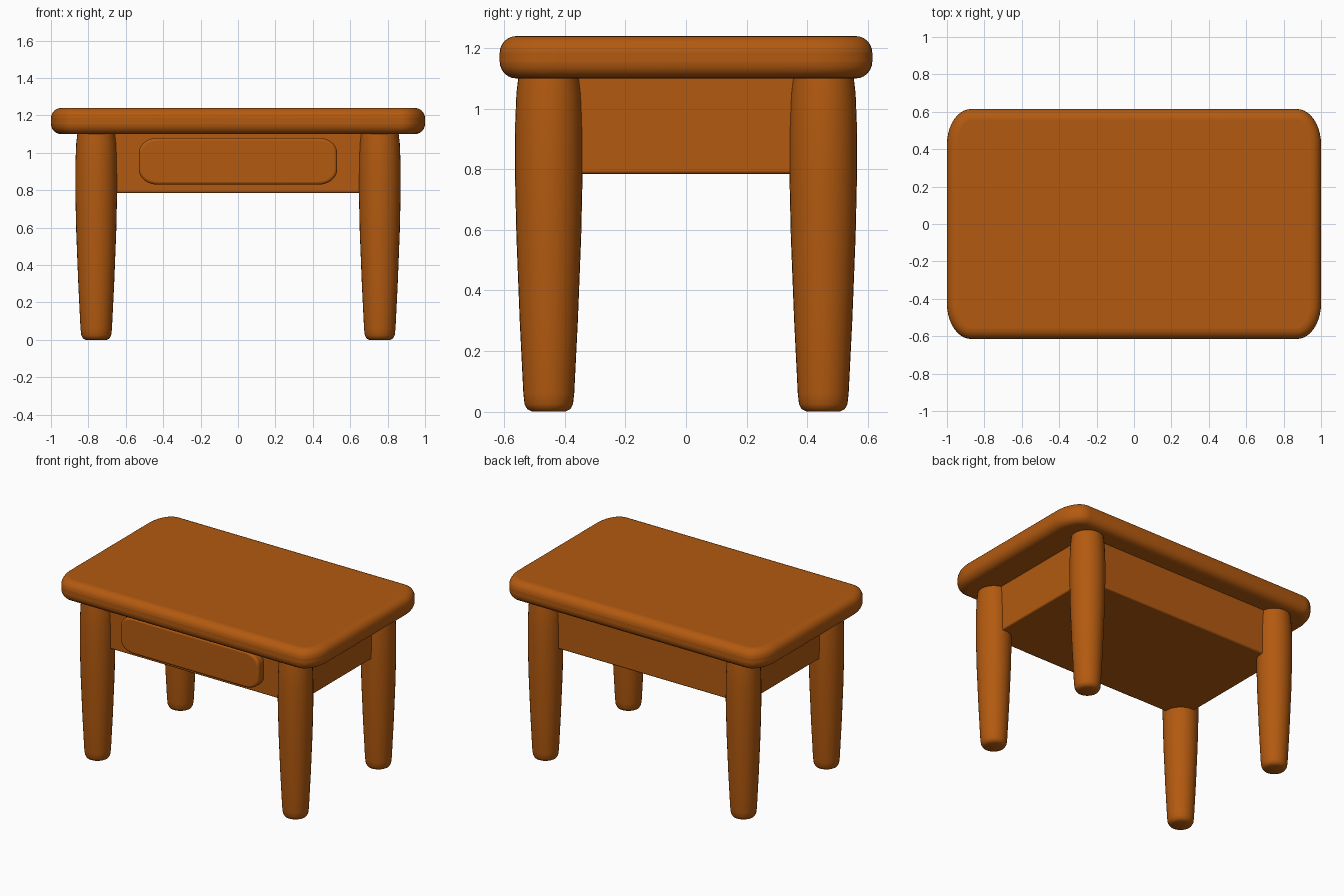
import bpy
import bmesh
from math import sin, cos, pi, radians
from mathutils import Matrix

cube = bpy.data.objects.get("Cube")
if cube:
    bpy.data.objects.remove(cube, do_unlink=True)

wood = bpy.data.materials.new("warm_brown_wood")
wood.use_nodes = True
color = (0.45, 0.102, 0.005, 1)
wood.diffuse_color = color
shader = wood.node_tree.nodes["Principled BSDF"]
shader.inputs["Base Color"].default_value = color
shader.inputs["Roughness"].default_value = 0.6


def finish(name, bm, bevel=0.0, segments=5):
    """Turn a bmesh into a smooth wooden object with rounded edges."""
    bmesh.ops.recalc_face_normals(bm, faces=bm.faces)
    mesh = bpy.data.meshes.new(name)
    bm.to_mesh(mesh)
    bm.free()
    mesh.materials.append(wood)
    obj = bpy.data.objects.new(name, mesh)
    bpy.context.collection.objects.link(obj)
    if bevel:
        mod = obj.modifiers.new("rounded_edges", "BEVEL")
        mod.width = bevel
        mod.segments = segments
        mod.limit_method = "ANGLE"
        mod.angle_limit = radians(50)
    bpy.ops.object.select_all(action="DESELECT")
    obj.select_set(True)
    bpy.context.view_layer.objects.active = obj
    bpy.ops.object.shade_smooth_by_angle(angle=radians(40))
    return obj


def rounded_slab(half_x, half_y, height, rx, ry, steps=10):
    """Prism on z = 0 whose plan has elliptical corners."""
    bm = bmesh.new()
    ring = []
    for corner, (sx, sy) in enumerate([(1, 1), (-1, 1), (-1, -1), (1, -1)]):
        for i in range(steps + 1):
            a = (corner + i / steps) * pi / 2
            ring.append(bm.verts.new((sx * (half_x - rx) + rx * cos(a),
                                      sy * (half_y - ry) + ry * sin(a), 0)))
    base = bm.faces.new(ring)
    top = bmesh.ops.extrude_face_region(bm, geom=[base])["geom"]
    bmesh.ops.translate(bm, vec=(0, 0, height),
                        verts=[v for v in top if isinstance(v, bmesh.types.BMVert)])
    return bm


# Thick table top with soft edges
bm = rounded_slab(1.0, 0.615, 0.14, 0.13, 0.19)
bmesh.ops.translate(bm, vec=(0, 0, 1.1), verts=bm.verts)
finish("table_top", bm, 0.055, 6)

# Closed apron box under the top
bm = bmesh.new()
bmesh.ops.create_cube(bm, size=1)
bmesh.ops.scale(bm, vec=(1.56, 0.94, 0.335), verts=bm.verts)
bmesh.ops.translate(bm, vec=(0, 0, 0.9525), verts=bm.verts)
finish("apron_box", bm, 0.01, 3)

# Raised drawer front
bm = rounded_slab(0.53, 0.125, 0.07, 0.1, 0.08)
bmesh.ops.transform(bm, verts=bm.verts,
                    matrix=Matrix.Translation((0, -0.465, 0.955)) @ Matrix.Rotation(pi / 2, 4, "X"))
finish("drawer_front", bm, 0.015, 3)

# Four turned, tapering legs: (radius, height)
PROFILE = [(0.055, 0), (0.071, 0.008), (0.08, 0.025), (0.084, 0.06), (0.096, 0.3),
           (0.107, 0.58), (0.112, 0.8), (0.111, 0.95), (0.107, 1.05), (0.1, 1.11)]
SIDES = 32


def leg(name, x, y):
    bm = bmesh.new()
    rings = [[bm.verts.new((x + r * cos(2 * pi * i / SIDES), y + r * sin(2 * pi * i / SIDES), z))
              for i in range(SIDES)] for r, z in PROFILE]
    for low, high in zip(rings, rings[1:]):
        for i in range(SIDES):
            j = (i + 1) % SIDES
            bm.faces.new((low[i], low[j], high[j], high[i]))
    bm.faces.new(rings[0])
    bm.faces.new(rings[-1])
    finish(name, bm)


for side, sx in (("left", 1), ("right", -1)):
    for end, sy in (("front", -1), ("back", 1)):
        leg(f"{end}_{side}_leg", sx * 0.758, sy * 0.453)
